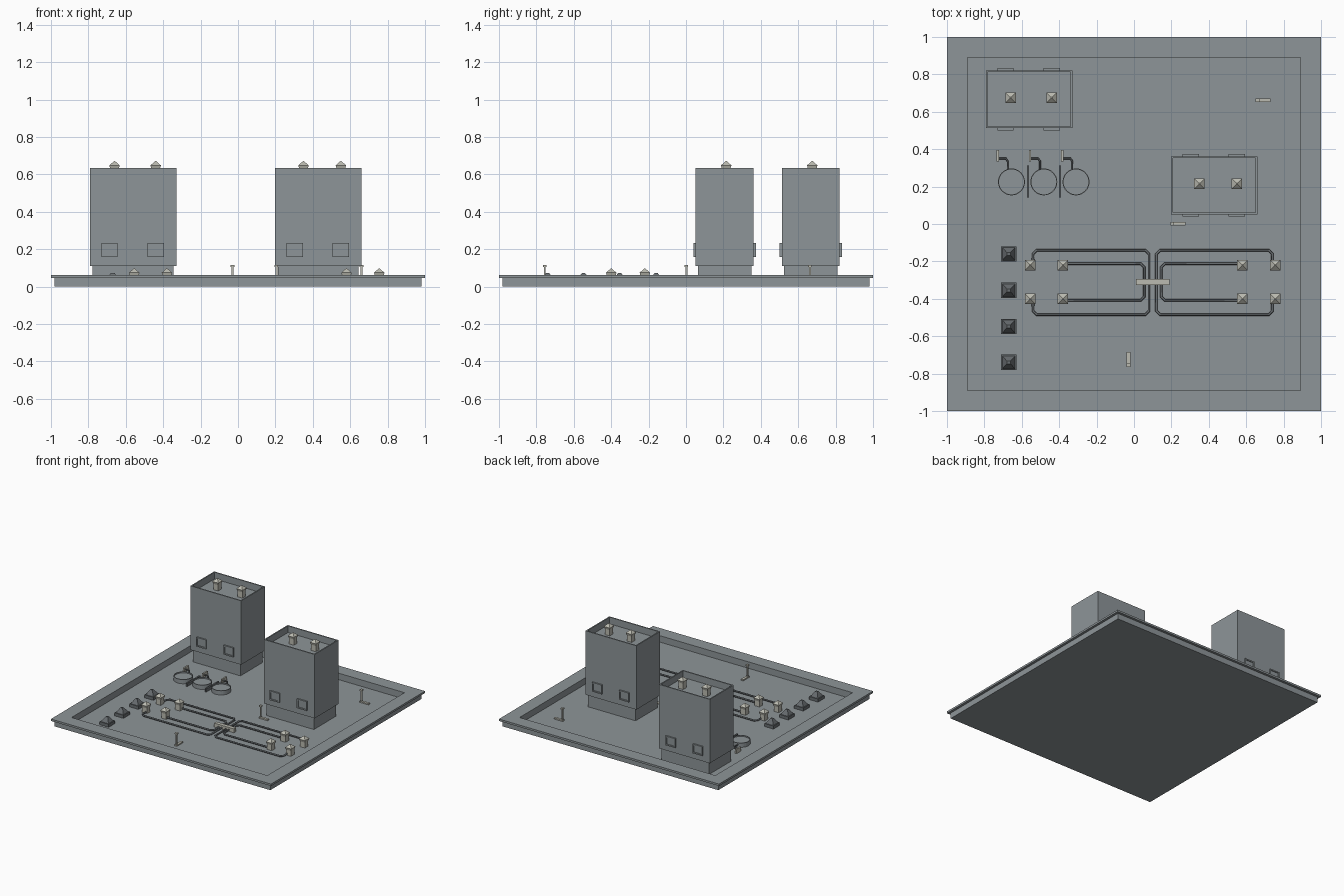
import bpy, bmesh, math

if "Cube" in bpy.data.objects:
    bpy.data.objects.remove(bpy.data.objects["Cube"])


def material(name, rgb):
    m = bpy.data.materials.new(name)
    m.diffuse_color = (*rgb, 1)
    m.use_nodes = True
    m.node_tree.nodes["Principled BSDF"].inputs["Base Color"].default_value = m.diffuse_color
    return m


GREY = material("concrete_grey", (0.27, 0.30, 0.315))
BEIGE = material("pale_beige", (0.50, 0.50, 0.44))
DARK = material("dark_grey", (0.14, 0.155, 0.165))


def finish(name, bm, mat, loc, rot=(0, 0, 0)):
    bmesh.ops.recalc_face_normals(bm, faces=bm.faces)
    me = bpy.data.meshes.new(name)
    bm.to_mesh(me)
    bm.free()
    me.materials.append(mat)
    ob = bpy.data.objects.new(name, me)
    ob.location, ob.rotation_euler = loc, rot
    bpy.context.collection.objects.link(ob)
    return ob


def loft(name, loops, mat, loc=(0, 0, 0), rot=(0, 0, 0)):
    """Skin through rectangles given as (half x, half y, z)."""
    bm = bmesh.new()
    rings = [[bm.verts.new((sx * hx, sy * hy, z)) for sx, sy in
              ((-1, -1), (1, -1), (1, 1), (-1, 1))] for hx, hy, z in loops]
    for a, b in zip(rings, rings[1:]):
        for i in range(4):
            j = (i + 1) % 4
            bm.faces.new((a[i], a[j], b[j], b[i]))
    bm.faces.new(rings[0])
    bm.faces.new(rings[-1])
    return finish(name, bm, mat, loc, rot)


def box(name, x0, x1, y0, y1, z0, z1, mat):
    hx, hy = (x1 - x0) / 2, (y1 - y0) / 2
    return loft(name, [(hx, hy, z0), (hx, hy, z1)], mat,
                ((x0 + x1) / 2, (y0 + y1) / 2, 0))


def pipe(name, pts, z, r=0.007):
    cu = bpy.data.curves.new(name, 'CURVE')
    cu.dimensions = '3D'
    cu.bevel_depth, cu.bevel_resolution, cu.use_fill_caps = r, 1, True
    sp = cu.splines.new('POLY')
    sp.points.add(len(pts) - 1)
    for p, (x, y) in zip(sp.points, pts):
        p.co = (x, y, z, 1)
    cu.materials.append(DARK)
    bpy.context.collection.objects.link(bpy.data.objects.new(name, cu))


def roof_vent(x, y, z):
    loft("cap_vent", [(.022, .022, 0), (.022, .022, .05), (.028, .028, .07),
                      (.003, .003, .092)], BEIGE, (x, y, z))


# base tray with overhanging rim and sunken floor
loft("base_tray", [(.98, .98, 0), (.98, .98, .047), (1, 1, .047),
                   (1, 1, .063), (.89, .89, .063), (.89, .89, .01)], GREY)

# two tower blocks with plinth, parapet, roof vents and wall vents
for cx, cy, vents, hatches in (
        (-.561, .667, (-.66, -.44), (-.687, -.44)),
        (.429, .207, (.35, .55), (.303, .55))):
    hx, hy = .231, .155
    loft("tower", [(hx - .015, hy - .012, .002), (hx - .015, hy - .012, .11),
                   (hx, hy, .11), (hx, hy, .635),
                   (hx - .01, hy - .01, .635), (hx - .01, hy - .01, .58)],
         GREY, (cx, cy, 0))
    for x in vents:
        roof_vent(x, cy + .008, .578)
    for x in hatches:
        for s in (-1, 1):
            loft("wall_vent", [(.044, .038, 0), (.044, .038, .012),
                               (.034, .028, .012), (.034, .028, .005)], GREY,
                 (x, cy + s * hy, .196), (-s * math.pi / 2, 0, 0))

# round tanks with a thin raised lip
for x in (-.655, -.482, -.31):
    bm = bmesh.new()
    rings = [[bm.verts.new((r * math.cos(k * math.tau / 32),
                            r * math.sin(k * math.tau / 32), z))
              for k in range(32)]
             for r, z in ((.072, .002), (.072, .045), (.067, .045), (.067, .035))]
    for a, b in zip(rings, rings[1:]):
        for i in range(32):
            j = (i + 1) % 32
            bm.faces.new((a[i], a[j], b[j], b[i]))
    bm.faces.new(rings[0])
    bm.faces.new(rings[-1])
    finish("round_tank", bm, GREY, (x, .225, 0))
    # feed pipe and its upright plate
    pipe("tank_pipe", [(x - .02, .285), (x - .02, .335), (x - .03, .35),
                       (x - .075, .35)], .03, .005)
    box("tank_plate", x - .08, x - .068, .335, .395, .005, .045, BEIGE)
for x in (-.567, -.396):
    box("tank_divider", x - .006, x + .006, .143, .312, .005, .035, DARK)

# ground vents and the pipe loops, mirrored about x = 0.1
for s in (-1, 1):
    for d in (.48, .655):
        for y in (-.22, -.4):
            roof_vent(.1 + s * d, y, .004)

    def loop(name, d_in, d_out, top, bottom, hook):
        c = .02
        pts = [(d_out - c, top), (d_in + c, top), (d_in, top - c),
               (d_in, bottom + c), (d_in + c, bottom), (d_out - c, bottom)]
        if hook:
            pts = ([(d_out, top - .08), (d_out, top - c)] + pts
                   + [(d_out, bottom + c), (d_out, bottom + .08)])
        pipe(name, [(.1 + s * d, y) for d, y in pts], .022)

    loop("outer_pipe", .02, .64, -.14, -.485, True)
    loop("inner_pipe", .045, .49, -.212, -.408, False)
box("pipe_bridge", .01, .19, -.325, -.295, .005, .042, BEIGE)

# row of pyramid skylights
for y in (-.16, -.355, -.548, -.74):
    loft("skylight", [(.041, .041, .003), (.041, .041, .035),
                      (.034, .034, .035), (.01, .008, .073)],
         DARK, (-.67, y, 0))

# lamp posts, each with a head and a foot plate
for x, y, dx, dy in ((.66, .662, 1, 0), (.205, .002, 1, 0), (-.03, -.755, 0, 1)):
    box("lamp_post", x - .005, x + .005, y - .005, y + .005, .005, .105, BEIGE)
    box("lamp_head", x - .01, x + .01, y - .01, y + .01, .105, .116, BEIGE)
    box("lamp_foot", x - .01, x + .01 + .06 * dx, y - .01, y + .01 + .06 * dy,
        .005, .02, BEIGE)
